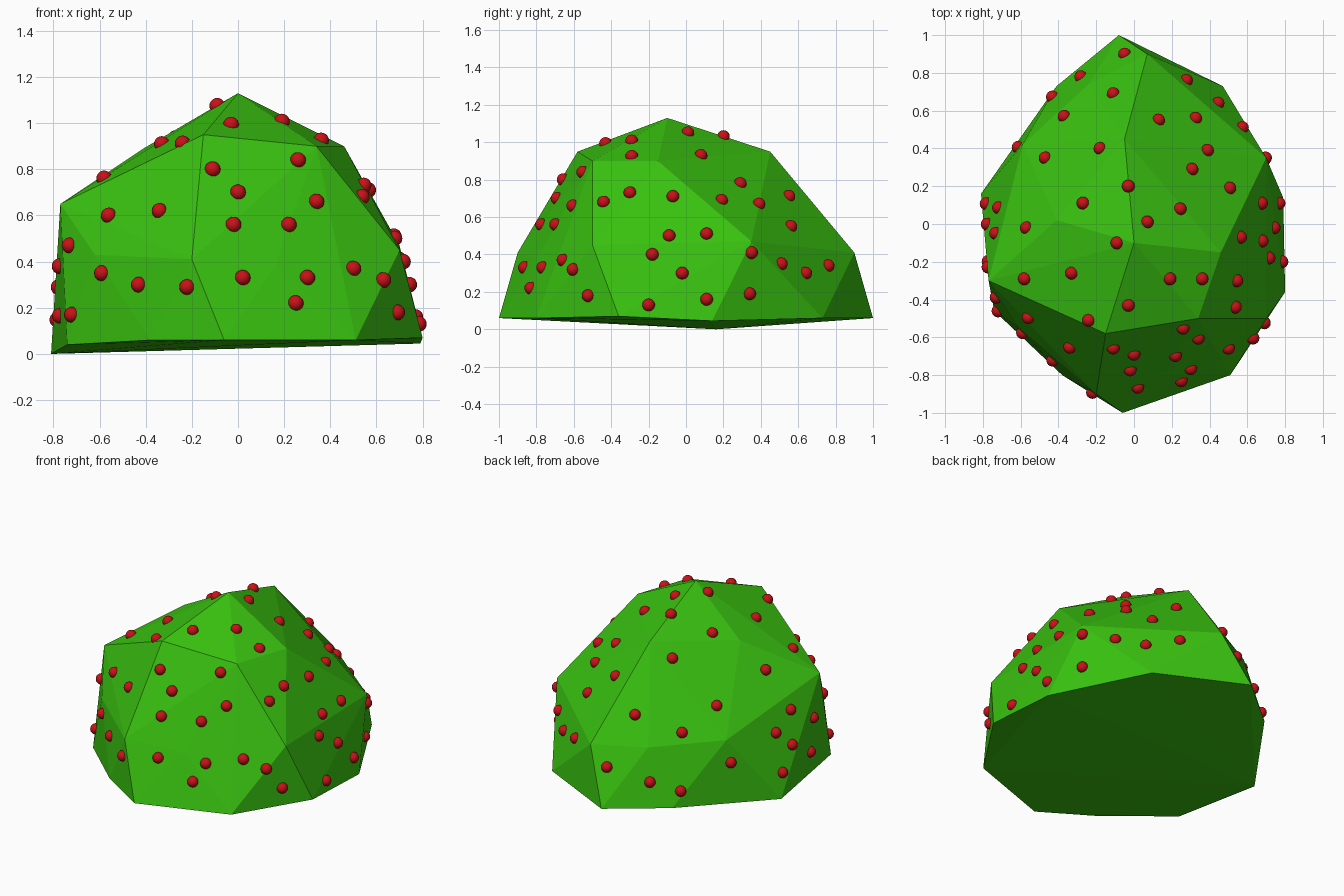
import bpy, bmesh
from mathutils import Vector
from mathutils.bvhtree import BVHTree

if "Cube" in bpy.data.objects:
    bpy.data.objects.remove(bpy.data.objects["Cube"])


def material(name, color):
    m = bpy.data.materials.new(name)
    m.diffuse_color = color
    m.use_nodes = True
    m.node_tree.nodes["Principled BSDF"].inputs["Base Color"].default_value = m.diffuse_color
    return m


def make_object(name, bm, mat):
    mesh = bpy.data.meshes.new(name)
    bm.to_mesh(mesh)
    obj = bpy.data.objects.new(name, mesh)
    bpy.context.collection.objects.link(obj)
    mesh.materials.append(mat)
    return obj


green = material("leaf_green", (0.04, 0.53, 0.005, 1))
red = material("berry_red", (0.58, 0.006, 0.009, 1))

# Bush: faceted convex boulder shape from rings of corner points
crown = [(0, -.10, 1.13), (-.15, -.58, .95), (.34, -.50, .90),
         (.46, -.15, .90), (-.05, .45, .95), (-.41, .02, .89)]
middle = [(-.77, -.30, .65), (-.62, -.54, .43), (-.20, -.90, .41),
          (.16, -.80, .38), (.70, -.50, .45), (.70, .35, .47),
          (.07, .90, .41), (-.24, .74, .41), (-.59, .42, .43)]
base = [(-.81, .16, 0), (-.74, -.46, .04), (-.38, -.80, .06),
        (-.06, -1.0, .06), (.51, -.80, .06), (.80, -.36, .07),
        (.79, .14, .045), (.47, .73, .06), (-.08, 1.0, .06),
        (-.41, .73, .05)]
bm = bmesh.new()
for p in crown + middle + base:
    bm.verts.new(p)
bmesh.ops.convex_hull(bm, input=bm.verts[:])
loose = [v for v in bm.verts if not v.link_faces]
bmesh.ops.delete(bm, geom=loose, context='VERTS')
bmesh.ops.recalc_face_normals(bm, faces=bm.faces[:])
make_object("bush", bm, green)
tree = BVHTree.FromBMesh(bm)

# Berry spots: seen from front (x, z), right (y, z) and top (x, y)
front = [(-.11, .80), (0, .70), (-.02, .56), (.26, .84), (.34, .66),
         (.22, .56), (.02, .33), (.30, .33), (.25, .22), (.50, .37),
         (.63, .32), (-.34, .62), (-.56, .60), (-.59, .35), (-.43, .30),
         (-.22, .29), (.69, .18), (-.73, .47), (-.72, .17)]
right = [(.08, .93), (.29, .78), (.19, .69), (.39, .67), (.56, .55),
         (.51, .35), (.64, .30), (.76, .34), (.35, .41), (.34, .19),
         (.11, .51), (-.09, .50), (-.07, .71), (-.30, .73), (-.44, .68),
         (-.18, .40), (-.02, .30), (.11, .16), (-.20, .13)]
top = [(-.11, .69), (-.37, .57), (-.47, .35), (-.18, .40), (.13, .55),
       (-.03, .20), (.07, .01), (-.09, -.10), (-.27, .11), (-.57, -.02),
       (-.58, -.29), (-.33, -.26), (-.03, -.43), (.19, -.29),
       (.36, -.29), (-.24, -.51)]
# Spots on the steep left and back faces
left_back = [(-.70, .08, .38), (-.73, -.05, .49), (-.79, .11, .15),
             (-.78, 0, .29), (-.79, -.20, .165), (-.79, -.23, .38),
             (-.59, .39, .28), (-.43, .67, .145), (-.29, .79, .21),
             (-.05, .90, .29)]

rays = [((x, -3, z), (0, 1, 0)) for x, z in front]
rays += [((3, y, z), (-1, 0, 0)) for y, z in right]
rays += [((x, y, 3), (0, 0, -1)) for x, y in top]
spots = [tree.ray_cast(Vector(o), Vector(d))[0] for o, d in rays]
spots += [tree.find_nearest(Vector(p))[0] for p in left_back]
bm.free()

# Berries: small round balls half sunk into the bush
bm = bmesh.new()
for p in spots:
    if p is None:
        continue
    ball = bmesh.ops.create_uvsphere(bm, u_segments=16, v_segments=10, radius=.034)
    bmesh.ops.translate(bm, verts=ball["verts"], vec=p)
for f in bm.faces:
    f.smooth = True
make_object("berries", bm, red)
bm.free()
